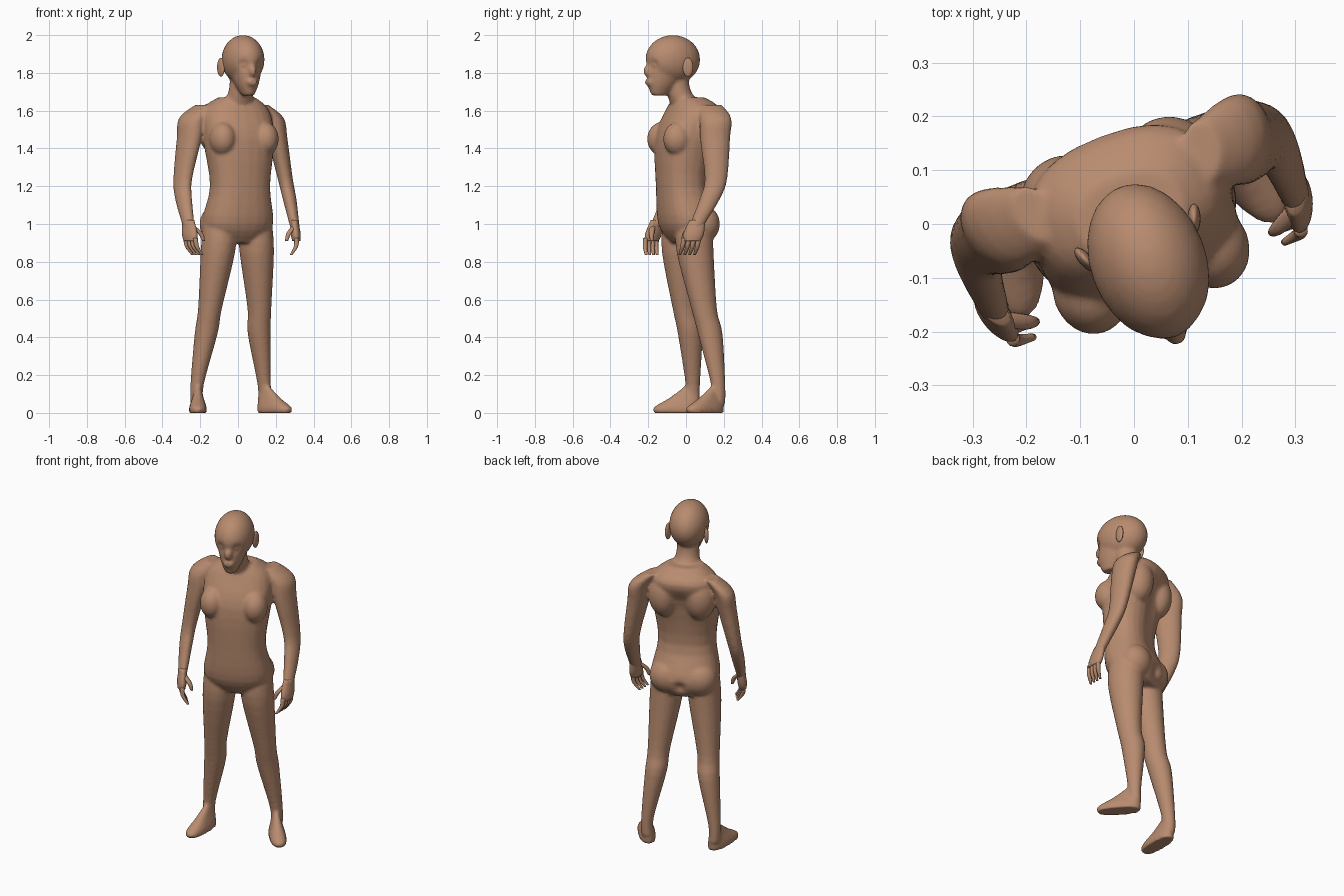
import bpy, bmesh, math
from mathutils import Matrix, Vector

TURN = math.radians(20.7)   # the whole figure is turned about z
FORWARD_ROLL = -TURN        # arms and hands roll inward
TOE_OUT = TURN              # feet point outward
SIDES = {"left": 1, "right": -1}

cube = bpy.data.objects.get("Cube")
if cube:
    bpy.data.objects.remove(cube, do_unlink=True)

skin = bpy.data.materials.new("tan_skin")
skin.use_nodes = True
skin.diffuse_color = (.48, .26, .16, 1)
shader = skin.node_tree.nodes["Principled BSDF"]
shader.inputs["Base Color"].default_value = skin.diffuse_color


def spline(keys, steps=4):
    """Pass a smooth curve through the keys, which are (x, y, z, radius)."""
    keys = [Vector(key) for key in keys]
    padded = [keys[0], *keys, keys[-1]]
    result = []
    for before, start, end, after in zip(padded, padded[1:], padded[2:], padded[3:]):
        pull_in, pull_out = (end - before) / 2, (after - start) / 2
        for step in range(steps):
            t = step / steps
            ease = t * t * (3 - 2 * t)
            result.append(start.lerp(end, ease)
                          + pull_in * t * (1 - t) ** 2
                          - pull_out * t * t * (1 - t))
    return result + [keys[-1]]


def loft(bm, side=1, yaw=0, depth=1, power=2, sides=24, **rings):
    """Skin level rings given as name=(x, y, z, radius); depth scales them in y."""
    turn = Matrix.Rotation(yaw, 3, 'Z')
    loops = []
    for x, y, z, radius in spline(rings.values()):
        loop = []
        for i in range(sides):
            angle = math.tau * i / sides
            c, s = math.cos(angle), math.sin(angle)
            u = math.copysign(abs(c) ** (2 / power), c)
            v = math.copysign(abs(s) ** (2 / power), s)
            point = turn @ Vector((u, v * depth, 0)) * radius + Vector((x, y, z))
            point.x *= side
            loop.append(bm.verts.new(point))
        loops.append(loop)
    faces = [bm.faces.new(loops[0]), bm.faces.new(loops[-1])]
    for low, high in zip(loops, loops[1:]):
        for i in range(sides):
            j = (i + 1) % sides
            faces.append(bm.faces.new((low[i], low[j], high[j], high[i])))
    bmesh.ops.recalc_face_normals(bm, faces=faces)


def ball(bm, place, size, side=1, yaw=0):
    """Add an ellipsoid with the given half sizes."""
    x, y, z = place
    matrix = Matrix.LocRotScale(Vector((side * x, y, z)),
                                Matrix.Rotation(side * yaw, 3, 'Z'), Vector(size))
    bmesh.ops.create_uvsphere(bm, u_segments=24, v_segments=16, radius=1, matrix=matrix)


def finish(bm, name):
    """Turn the bmesh into a smooth object in the skin colour."""
    mesh = bpy.data.meshes.new(name)
    bm.to_mesh(mesh)
    bm.free()
    mesh.materials.append(skin)
    mesh.shade_smooth()
    obj = bpy.data.objects.new(name, mesh)
    obj.rotation_euler.z = TURN
    bpy.context.collection.objects.link(obj)
    return obj


body = bmesh.new()

# Torso and neck
loft(body, depth=.75, power=2.4,
     crotch=(0, .02, .9, .12), hips=(0, .01, 1, .19), waist=(0, -.03, 1.2, .16),
     chest=(0, -.01, 1.45, .19), shoulders=(0, .04, 1.6, .18), collar=(0, .02, 1.67, .1))
loft(body, base=(0, .02, 1.6, .09), middle=(0, -.04, 1.7, .065), top=(0, -.05, 1.8, .06))

# Head: cranium, jaw, nose, lips and chin
ball(body, place=(0, -.075, 1.87), size=(.108, .15, .13))
loft(body, depth=1.4,
     chin=(0, -.15, 1.68, .03), mouth=(0, -.13, 1.74, .06), cheeks=(0, -.09, 1.83, .09))
ball(body, place=(0, -.22, 1.81), size=(.02, .02, .03))
ball(body, place=(0, -.21, 1.75), size=(.03, .02, .02))
ball(body, place=(0, -.18, 1.7), size=(.03, .02, .02))

for side in SIDES.values():
    # Chest muscle, shoulder blade and buttock
    ball(body, place=(.12, -.09, 1.45), size=(.07, .08, .09), side=side)
    ball(body, place=(.1, .08, 1.5), size=(.09, .09, .13), side=side)
    ball(body, place=(.09, .06, 1), size=(.1, .09, .1), side=side)

    # Arm
    loft(body, side, FORWARD_ROLL, depth=1.5,
         wrist=(.3, -.06, .98, .025), forearm=(.3, .02, 1.13, .036),
         elbow=(.29, .06, 1.24, .04), biceps=(.25, .07, 1.45, .053),
         shoulder=(.23, .08, 1.56, .056), collar=(.16, .08, 1.63, .04))

    # Leg
    loft(body, side, depth=1.1,
         heel=(.19, .11, .05, .035), ankle=(.19, .11, .15, .035),
         calf=(.15, .08, .42, .06), knee=(.14, .05, .55, .062),
         thigh=(.11, .01, .85, .09), hip=(.1, .01, 1, .09))

    # Foot: rings shrink upward while the heel stays in place
    toeward = Vector((math.sin(TOE_OUT), -math.cos(TOE_OUT)))
    heel, stretch = Vector((.174, .14)), 2.6
    foot = {}
    for name, height, radius in (("sole", 0, .046), ("toes", .03, .046),
                                 ("instep", .08, .03), ("ankle", .14, .015)):
        middle = heel + toeward * radius * stretch
        foot[name] = (*middle, height, radius)
    loft(body, side, TOE_OUT, depth=stretch, power=2.5, **foot)

# Fuse the parts into one skin
parts = finish(body, "body_parts")
remesh = parts.modifiers.new("fuse", 'REMESH')
remesh.mode = 'VOXEL'
remesh.voxel_size = .009
relax = parts.modifiers.new("relax", 'SMOOTH')
relax.factor, relax.iterations = .5, 5
bpy.context.view_layer.update()
graph = bpy.context.evaluated_depsgraph_get()
fused = bpy.data.meshes.new_from_object(parts.evaluated_get(graph))
bpy.data.objects.remove(parts, do_unlink=True)
body = bmesh.new()
body.from_mesh(fused)
bpy.data.meshes.remove(fused)


def dent(place, radius, push):
    """Push the skin softly along y around a place, on both sides."""
    for vert in body.verts:
        mirrored = Vector((abs(vert.co.x), vert.co.y, vert.co.z))
        reach = (mirrored - Vector(place)).length / radius
        if reach < 3:
            vert.co.y += push * math.exp(-reach * reach)


# Eye sockets, eyelids, mouth line, cleft and spine groove
dent(place=(.043, -.2, 1.845), radius=.025, push=.016)
dent(place=(.043, -.19, 1.84), radius=.012, push=-.008)
dent(place=(0, -.23, 1.75), radius=.008, push=.006)
dent(place=(0, .14, .97), radius=.03, push=.02 * -1)
for i in range(6):
    dent(place=(0, .14, 1.15 + i * .07), radius=.05, push=-.01)
finish(body, "body")

for label, side in SIDES.items():
    # Hand: palm, four curled fingers and a thumb
    hand = bmesh.new()
    loft(hand, side, FORWARD_ROLL, depth=2.1,
         knuckles=(.3, -.08, .91, .022), palm=(.3, -.07, .95, .026),
         wrist=(.3, -.05, 1.02, .02))
    across = Vector((math.sin(TURN), math.cos(TURN), 0))
    for i in range(4):
        knuckle = Vector((.3, -.084, .925)) + across * (i - 1.5) * .026
        tip = knuckle + Vector((-.036, -.01, -.09))
        bend = knuckle.lerp(tip, .5) + Vector((.012, 0, 0))
        loft(hand, side, sides=10, tip=(*tip, .007), bend=(*bend, .012),
             knuckle=(*knuckle, .013))
    loft(hand, side, sides=10, tip=(.235, -.105, .91, .008),
         joint=(.25, -.1, .95, .014), base=(.29, -.08, .99, .016))
    finish(hand, label + "_hand")

    # Ear
    ear = bmesh.new()
    ball(ear, place=(.108, -.03, 1.83), size=(.012, .028, .05), side=side, yaw=-TURN)
    finish(ear, label + "_ear")
